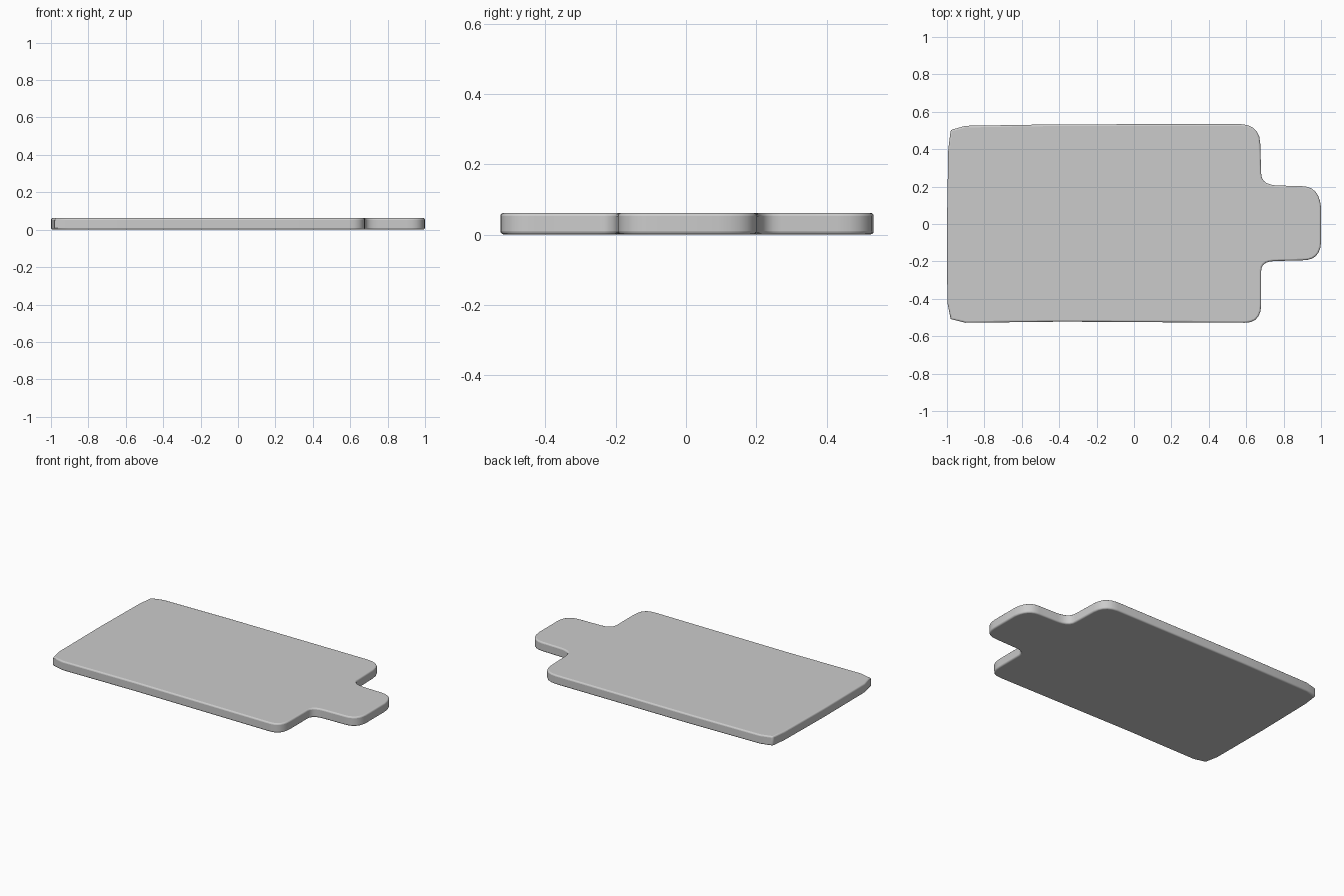
import bpy, bmesh, math
from mathutils import Vector

if "Cube" in bpy.data.objects:
    bpy.data.objects.remove(bpy.data.objects["Cube"])

BOTTOM, TOP = 0.001, 0.062


def corner(start, ctrl, end, steps):
    """Rounded corner as points on a quadratic curve."""
    a, c, b = Vector(start), Vector(ctrl), Vector(end)
    ts = [i / steps for i in range(steps + 1)]
    return [a * (1 - t) ** 2 + c * 2 * t * (1 - t) + b * t * t for t in ts]


# Outline, counter-clockwise from the back left corner
outline = []
outline += [Vector(p) for p in ((-0.90, 0.525), (-0.98, 0.503), (-0.993, 0.40))]   # back left
outline += [Vector((-1.0, 0.0))]
outline += [Vector(p) for p in ((-0.998, -0.42), (-0.98, -0.508), (-0.90, -0.528))]  # front left
outline += [Vector((-0.38, -0.522))]
outline += corner((0.59, -0.528), (0.68, -0.53), (0.68, -0.43), 5)    # front shoulder
outline += corner((0.68, -0.25), (0.68, -0.20), (0.75, -0.198), 5)    # front handle fillet
outline += corner((0.90, -0.194), (0.995, -0.195), (1.0, -0.10), 6)   # handle end
outline += corner((1.0, 0.09), (0.99, 0.20), (0.90, 0.202), 6)
outline += corner((0.76, 0.206), (0.68, 0.212), (0.68, 0.27), 5)      # back handle fillet
outline += corner((0.675, 0.43), (0.672, 0.53), (0.57, 0.534), 5)     # back shoulder
outline += [Vector((-0.40, 0.533))]

# Board: extruded outline
bm = bmesh.new()
base = bm.faces.new([bm.verts.new((p.x, p.y, BOTTOM)) for p in outline])
lid = bmesh.ops.extrude_face_region(bm, geom=[base], use_keep_orig=True)
for v in lid["geom"]:
    if isinstance(v, bmesh.types.BMVert):
        v.co.z = TOP
bmesh.ops.recalc_face_normals(bm, faces=bm.faces)
mesh = bpy.data.meshes.new("cutting_board")
bm.to_mesh(mesh)
bm.free()
board = bpy.data.objects.new("cutting_board", mesh)
bpy.context.collection.objects.link(board)

# Softened top and bottom rims
bevel = board.modifiers.new("soft_rims", "BEVEL")
bevel.width = 0.009
bevel.segments = 3
bevel.limit_method = "ANGLE"
bevel.angle_limit = math.radians(65)

bpy.context.view_layer.objects.active = board
board.select_set(True)
bpy.ops.object.shade_smooth_by_angle(angle=math.radians(40))
